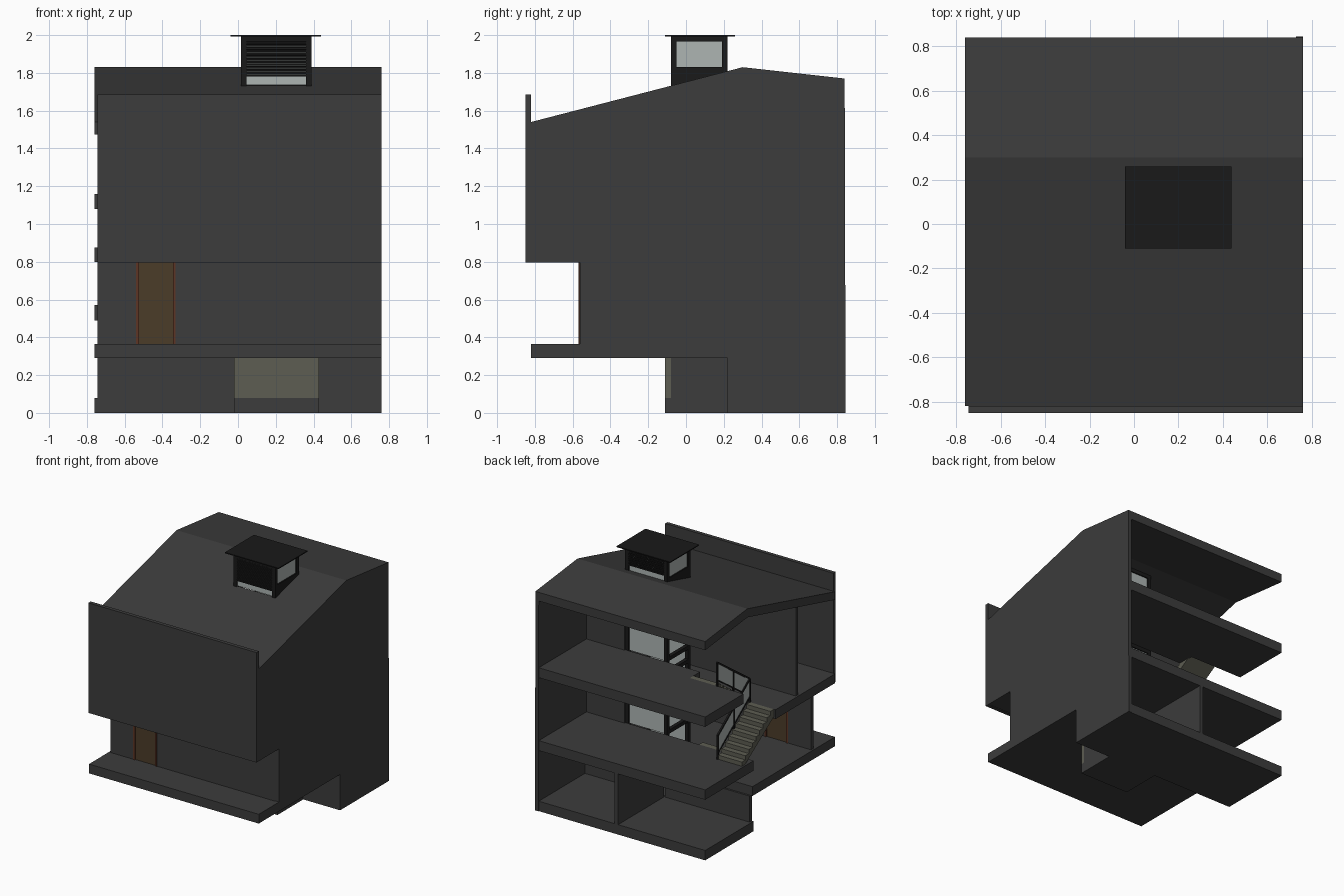
import bpy, bmesh, math
from mathutils import Vector

if "Cube" in bpy.data.objects:
    bpy.data.objects.remove(bpy.data.objects["Cube"])


def mat(name, rgb, a=1):
    m = bpy.data.materials.new(name)
    m.diffuse_color = (*rgb, a)
    m.use_nodes = True
    m.node_tree.nodes["Principled BSDF"].inputs["Base Color"].default_value = m.diffuse_color
    return m


CONCRETE = mat("dark_concrete", (0.045, 0.045, 0.045))
BLACK = mat("black_metal", (0.01, 0.01, 0.01))
GLASS = mat("glass", (0.42, 0.46, 0.45))
TREAD = mat("stair_stone", (0.11, 0.11, 0.085))
WOOD = mat("door_wood", (0.07, 0.045, 0.022))
TRIM = mat("door_trim", (0.11, 0.035, 0.018))


def prism(name, pts, x0, x1, m=CONCRETE):
    """Extrude a (y, z) profile from x0 to x1."""
    bm = bmesh.new()
    f = bm.faces.new([bm.verts.new((x0, y, z)) for y, z in pts])
    ext = bmesh.ops.extrude_face_region(bm, geom=[f])["geom"]
    bmesh.ops.translate(bm, vec=(x1 - x0, 0, 0),
                        verts=[v for v in ext if isinstance(v, bmesh.types.BMVert)])
    bmesh.ops.recalc_face_normals(bm, faces=bm.faces)
    me = bpy.data.meshes.new(name)
    bm.to_mesh(me)
    bm.free()
    ob = bpy.data.objects.new(name, me)
    bpy.context.collection.objects.link(ob)
    me.materials.append(m)
    return ob


def box(name, x, y, z, m=CONCRETE):
    return prism(name, [(y[0], z[0]), (y[1], z[0]), (y[1], z[1]), (y[0], z[1])], *x, m)


def beam(name, x, a, b, t=0.012, m=BLACK):
    """Square bar between two (y, z) points."""
    a, b = Vector(a), Vector(b)
    n = (b - a).orthogonal().normalized() * t / 2
    return prism(name, [a - n, b - n, b + n, a + n], x, x + t, m)


L, R, RI = -0.76, 0.76, 0.73      # cut side, outer and inner face of right wall
SX, SY = (0.015, 0.39), (-0.08, 0.22)   # light shaft

# right side wall
prism("right_wall", [(0.22, 0), (0.845, 0), (0.84, 1.77), (0.30, 1.83), (-0.82, 1.54),
                     (-0.82, 0.795), (-0.56, 0.795), (-0.56, 0.365), (-0.82, 0.365),
                     (-0.82, 0.29), (0.22, 0.29)], RI, R)

# roof and floor slabs (split levels)
roof = prism("roof", [(-0.82, 1.54), (0.30, 1.83), (0.84, 1.77), (0.84, 1.70),
                      (0.30, 1.76), (-0.82, 1.475)], L, RI)
box("ground_slab", (L, RI), (0.22, 0.84), (0, 0.08))
box("shaft_base", (-0.02, 0.43), (-0.11, 0.22), (0, 0.08))
entry = box("entry_slab", (L, RI), (-0.82, 0.235), (0.29, 0.365))
box("back_floor_1", (L, RI), (0.22, 0.84), (0.49, 0.57))
box("front_floor", (L, RI), (-0.82, -0.06), (0.80, 0.875))
box("back_floor_2", (L, RI), (0.35, 0.84), (1.08, 1.16))
box("back_floor_2_landing", (-0.28, RI), (0.22, 0.35), (1.08, 1.16))

# light shaft opening through roof and entry slab
cutter = box("shaft_cutter", (SX[0] + 0.01, SX[1] - 0.01), (SY[0] + 0.01, SY[1] - 0.01), (0.2, 2.2))
cutter.hide_render = True
cutter.hide_viewport = True
for ob in (roof, entry):
    md = ob.modifiers.new("shaft_opening", "BOOLEAN")
    md.operation, md.object, md.solver = "DIFFERENCE", cutter, "EXACT"

# front walls
box("upper_front_wall", (-0.745, R), (-0.85, -0.82), (0.795, 1.685))
DX = (-0.54, -0.33)
for i, x in enumerate([(-0.745, DX[0]), (DX[1], RI)]):
    box(f"entry_wall_{i}", x, (-0.565, -0.535), (0.365, 0.80))
box("front_door", (DX[0] + 0.015, DX[1] - 0.015), (-0.56, -0.54), (0.365, 0.795), WOOD)
for x in (DX[0], DX[1] - 0.015):
    box("door_jamb", (x, x + 0.015), (-0.57, -0.53), (0.365, 0.80), TRIM)

# inner walls
prism("bedroom_wall", [(-0.365, 0.875), (-0.34, 0.875), (-0.34, 1.60), (-0.365, 1.59)], -0.745, RI)
box("ground_wall_left", (-0.745, SX[0]), (0.22, 0.25), (0.08, 0.29))
box("ground_wall_right", (SX[1], RI), (0.22, 0.25), (0.08, 0.49))
box("ground_partition", (0.02, 0.05), (0.25, 0.84), (0.08, 0.49))
for z in ((0.57, 1.08), (1.16, 1.75)):
    box("core_back_wall", (SX[1], RI), (0.20, 0.23), z)
for z in ((0.365, 0.80), (0.875, 1.66)):
    box("core_front_wall", (SX[1], RI), (-0.08, -0.05), z)
box("shaft_base_wall_right", (0.40, 0.43), (-0.08, 0.22), (0.08, 0.29))
box("shaft_base_wall_left", (-0.02, 0.01), (-0.08, 0.22), (0.08, 0.29))
box("shaft_base_window", (-0.02, 0.43), (-0.11, -0.08), (0.08, 0.29), TREAD)

# light shaft frame: corner posts, rails and glass on each level
for x in (SX[0], SX[1] - 0.03):
    for y in (SY[0], SY[1] - 0.03):
        box("shaft_post", (x, x + 0.03), (y, y + 0.03), (0.365, 1.995), BLACK)
GX, GY = (SX[0] + 0.03, SX[1] - 0.03), (SY[0] + 0.03, SY[1] - 0.03)
for z0, z1 in ((0.57, 1.08), (1.16, 1.74)):
    box("shaft_back_glass", GX, (0.20, 0.21), (z0, z1), GLASS)
    for z in (z0, (z0 + z1) / 2, z1 - 0.03):
        box("shaft_side_rail", (SX[0], SX[0] + 0.03), GY, (z, z + 0.03), BLACK)
    box("shaft_back_rail", GX, (0.19, 0.22), (z1 - 0.03, z1), BLACK)
for z0, z1 in ((0.365, 0.80), (0.875, 1.66)):
    box("shaft_front_glass", GX, (-0.07, -0.06), (z0, z1), GLASS)

# roof lantern
for x in (SX[0], SX[1] - 0.03):
    box("lantern_side_glass", (x + 0.01, x + 0.02), GY, (1.83, 1.965), GLASS)
    box("lantern_side_sill", (x, x + 0.03), GY, (1.70, 1.83), BLACK)
    box("lantern_side_header", (x, x + 0.03), GY, (1.965, 1.995), BLACK)
for y, zb in ((SY[0], 1.735), (SY[1] - 0.03, 1.80)):
    box("lantern_glass", GX, (y + 0.012, y + 0.018), (zb, 1.98), GLASS)
    box("lantern_header", GX, (y, y + 0.03), (1.965, 1.995), BLACK)
    z = zb + 0.045
    while z < 1.96:
        prism("lantern_louvre", [(y, z), (y + 0.03, z + 0.006), (y + 0.03, z + 0.016), (y, z + 0.01)],
              *GX, BLACK)
        z += 0.0145
box("lantern_cap", (-0.04, 0.44), (-0.11, 0.26), (1.992, 2.0), BLACK)


def stair(name, x, y0, z0, y1, z1, n, rail_x=None):
    """Sawtooth flight with a sloped underside and an optional glass rail."""
    dy, dz = (y1 - y0) / n, (z1 - z0) / n
    pts = [(y0, z0)]
    for i in range(n):
        pts += [(y0 + i * dy, z0 + (i + 1) * dz), (y0 + (i + 1) * dy, z0 + (i + 1) * dz)]
    pts += [(y1, z1 - 0.06), (y0 + dy, z0)]
    prism(name, pts, *x, TREAD)
    if rail_x is None:
        return
    h = 0.19
    beam(name + "_handrail", rail_x, (y0, z0 + h), (y1, z1 + h), 0.014)
    beam(name + "_lower_rail", rail_x, (y0, z0 + 0.05), (y1, z1 + 0.05), 0.01)
    prism(name + "_rail_glass", [(y0, z0 + 0.05), (y1, z1 + 0.05), (y1, z1 + h), (y0, z0 + h)],
          rail_x + 0.004, rail_x + 0.008, GLASS)
    for t in (0, 0.5, 1):
        y, z = y0 + (y1 - y0) * t, z0 + (z1 - z0) * t
        beam(name + "_rail_post", rail_x, (y, z), (y, z + h))


A, B = (-0.745, -0.53), (-0.52, -0.27)
stair("stair_middle", A, 0.35, 0.57, -0.06, 0.875, 9, -0.535)
stair("stair_upper", B, -0.06, 0.875, 0.35, 1.16, 9, -0.53)
stair("stair_lower", B, -0.06, 0.365, 0.22, 0.57, 6)
